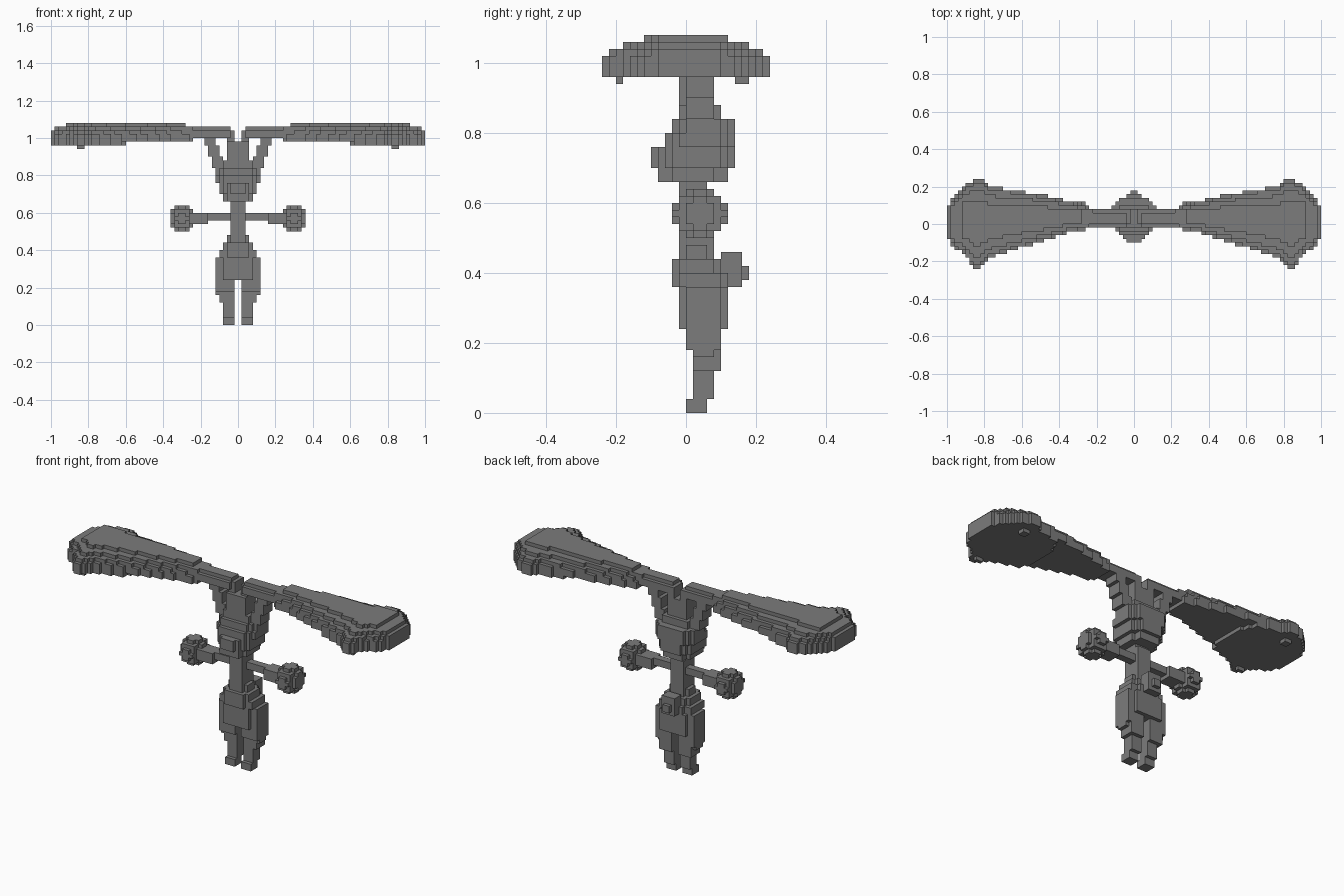
import bpy
import bmesh

UNIT = 0.02  # edge of one block

cube = bpy.data.objects.get("Cube")
if cube:
    bpy.data.objects.remove(cube, do_unlink=True)

grey = bpy.data.materials.new("stone_grey")
grey.use_nodes = True
colour = (0.2, 0.2, 0.2, 1.0)
grey.diffuse_color = colour
grey.node_tree.nodes["Principled BSDF"].inputs["Base Color"].default_value = colour


def box(x0, x1, y0, y1, z0, z1):
    """Solid block of cells."""
    return {(i, j, k) for i in range(x0, x1) for j in range(y0, y1) for k in range(z0, z1)}


def rounded_slices(rows, centre=0):
    """Stack of rounded slices, each row: bottom, top, half width, front, back."""
    cells = set()
    for bottom, top, half, front, back in rows:
        middle, depth = (front + back) / 2, (back - front) / 2
        for i, j, k in box(centre - half, centre + half, front, back, bottom, top):
            across = abs(i + 0.5 - centre) / half
            along = abs(j + 0.5 - middle) / depth
            if across ** 3 + along ** 3 <= 1:
                cells.add((i, j, k))
    return cells


def ellipsoid(centre, radii, limits):
    """Cells whose middles lie in an ellipsoid."""
    return {c for c in box(*limits)
            if sum(((c[a] + 0.5 - centre[a]) / radii[a]) ** 2 for a in range(3)) <= 1}


def build(name, cells):
    """Skin the cells with their exposed faces and merge the flat areas."""
    bm = bmesh.new()
    corners = {}

    def vert(p):
        if p not in corners:
            corners[p] = bm.verts.new([c * UNIT for c in p])
        return corners[p]

    for cell in sorted(cells):
        for axis in range(3):
            u, v = (axis + 1) % 3, (axis + 2) % 3
            for step in (-1, 1):
                near = list(cell)
                near[axis] += step
                if tuple(near) in cells:
                    continue
                loop = []
                for du, dv in ((0, 0), (1, 0), (1, 1), (0, 1)):
                    p = list(cell)
                    p[axis] += step > 0
                    p[u] += du
                    p[v] += dv
                    loop.append(vert(tuple(p)))
                bm.faces.new(loop if step > 0 else loop[::-1])
    bmesh.ops.dissolve_limit(bm, angle_limit=0.01, verts=bm.verts[:], edges=bm.edges[:])
    mesh = bpy.data.meshes.new(name)
    bm.to_mesh(mesh)
    bm.free()
    mesh.materials.append(grey)
    obj = bpy.data.objects.new(name, mesh)
    bpy.context.collection.objects.link(obj)


def build_pair(name, cells):
    """Left part on +x and its mirror image on the right."""
    build("left_" + name, cells)
    build("right_" + name, {(-1 - i, j, k) for i, j, k in cells})


def ear_span(x, keys):
    """Front and back edge of the ear at a distance from the middle."""
    for (xa, fa, ba), (xb, fb, bb) in zip(keys, keys[1:]):
        if xa <= x <= xb:
            t = (x - xa) / (xb - xa)
            return fa + (fb - fa) * t, ba + (bb - ba) * t


# Long flat ears with a stepped dome on top and a pad under the tip
outline = [(2, -1, 4), (10, -1, 4), (16, -2, 6), (25, -5, 8), (32, -7, 9), (38, -9, 10),
           (40, -11, 12), (42, -12, 12), (45, -8, 10), (48, -6, 7), (50, -2, 3)]
# layer: first column, end column, share of the width
layers = {49: (12, 50, 1), 50: (2, 50, 1), 51: (2, 50, 0.92), 52: (2, 49, 0.75), 53: (14, 46, 0.5)}
ear = set()
for level, (start, end, share) in layers.items():
    for i in range(start, end):
        front, back = ear_span(i, outline)
        middle, half = (front + back) / 2, (back - front) / 2 * share
        ear |= box(i, i + 1, round(middle - half), round(middle + half), level, level + 1)
pad = ellipsoid((40, 0, 48.5), (10.5, 12.5, 1), (30, 50, -12, 12, 48, 49))
ear |= {c for c in pad if (c[0], c[1], 49) in ear}
ear |= box(41, 43, -10, -9, 47, 48) | box(41, 43, 7, 9, 47, 48)
build_pair("ear", ear)

# Head with snout and the forked stalk that carries the ears
head = rounded_slices([(32, 33, 2, -1, 3), (33, 35, 4, -4, 6), (35, 38, 5, -4, 7),
                       (38, 40, 6, -3, 7), (40, 42, 6, -2, 7), (42, 44, 5, -1, 5)])
head |= box(-2, 2, -5, -3, 35, 38)
head |= box(-3, 3, -1, 4, 44, 49)
for side in (-3, 1):
    head |= box(side, side + 2, 0, 4, 49, 52)
build("head", head)

# Slanted prongs beside the stalk
prong = set()
for k in range(42, 50):
    x = 4 + (k - 42) // 3
    prong |= box(x, x + 3, 0, 4, k, k + 1)
build_pair("prong", prong)

# Slender neck widening into the hips
body = rounded_slices([(12, 18, 6, -1, 6), (18, 20, 5, -2, 6), (20, 22, 4, -2, 5),
                       (22, 24, 3, -1, 4), (24, 32, 2, -1, 4)])
build("body", body)

# Tail
build("tail", box(-2, 2, 5, 8, 18, 23) | box(-1, 1, 8, 9, 19, 21))

# Legs, open between them
leg = box(1, 4, 0, 3, 0, 2) | box(1, 4, 1, 4, 2, 6) | box(1, 5, 1, 5, 6, 9)
leg |= box(1, 6, 0, 5, 9, 12) | box(5, 6, 1, 4, 8, 12)
build_pair("leg", leg)

# Straight arms with flared wrists and round hands
arm = box(2, 12, 1, 3, 28, 30) | box(8, 13, 0, 4, 27, 30)
arm |= ellipsoid((15, 2, 28.5), (3.2, 4, 3.6), (12, 18, -2, 6, 25, 32))
build_pair("arm", arm)
